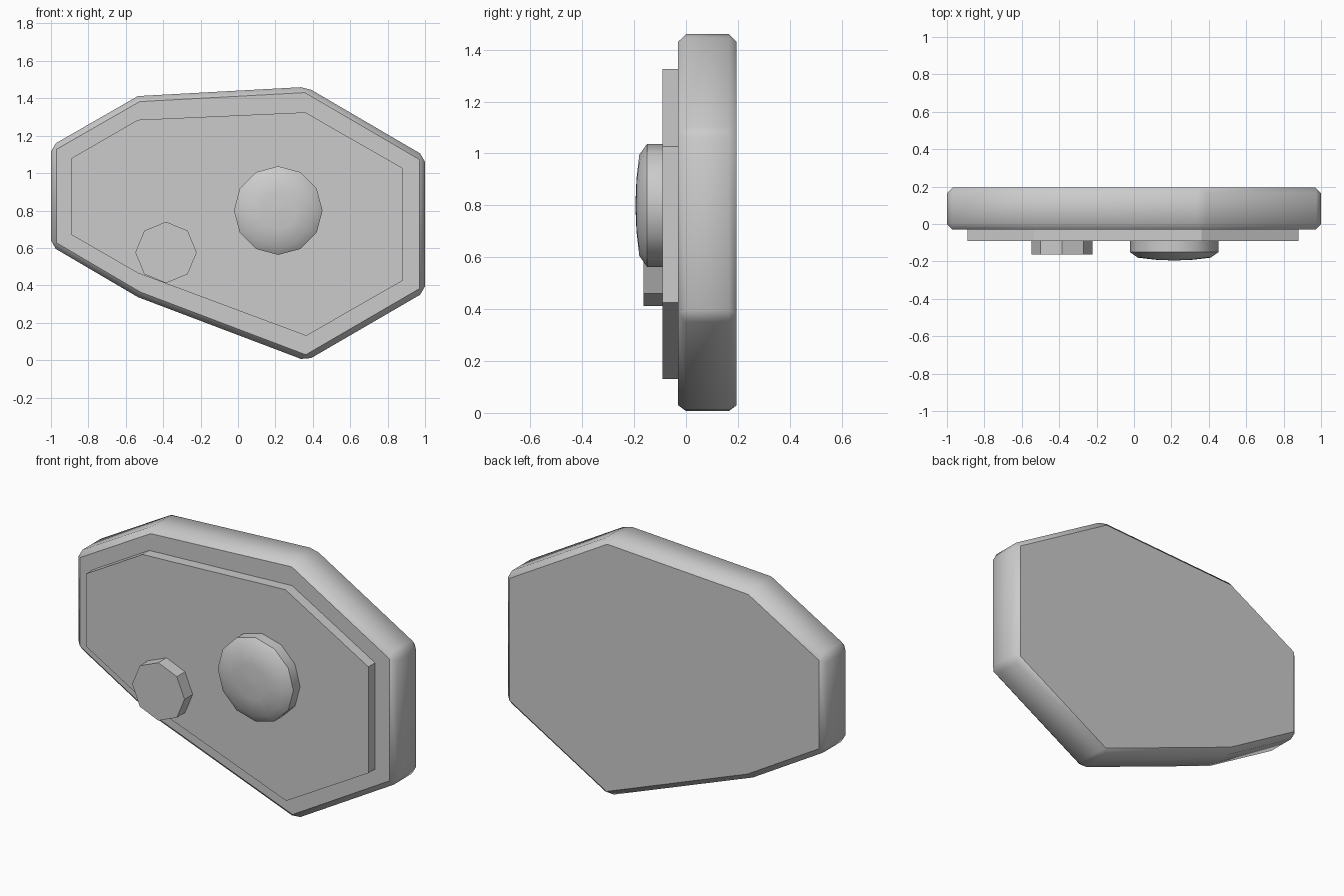
import bpy, bmesh, math

if "Cube" in bpy.data.objects:
    bpy.data.objects.remove(bpy.data.objects["Cube"])

grey = bpy.data.materials.new("plain grey")
grey.diffuse_color = (0.6, 0.6, 0.6, 1)
grey.use_nodes = True
grey.node_tree.nodes["Principled BSDF"].inputs["Base Color"].default_value = grey.diffuse_color


def finish(name, bm):
    bmesh.ops.recalc_face_normals(bm, faces=bm.faces)
    me = bpy.data.meshes.new(name)
    bm.to_mesh(me)
    bm.free()
    me.materials.append(grey)
    ob = bpy.data.objects.new(name, me)
    bpy.context.collection.objects.link(ob)
    return ob


def loft(name, rings):
    """Skin a stack of equal-length point rings and cap both ends."""
    bm = bmesh.new()
    loops = [[bm.verts.new(p) for p in ring] for ring in rings]
    n = len(loops[0])
    for a, b in zip(loops, loops[1:]):
        for i in range(n):
            j = (i + 1) % n
            bm.faces.new((a[i], a[j], b[j], b[i]))
    bm.faces.new(loops[0])
    bm.faces.new(loops[-1])
    return finish(name, bm)


def outline(points, y):
    return [(x, y, z) for x, z in points]


def circle(cx, cz, r, n, y):
    return [(cx + r * math.sin(math.tau * i / n), y,
             cz + r * math.cos(math.tau * i / n)) for i in range(n)]


# Main slab, with chamfered rims and clipped corners
slab = [(-1, 1.145), (-0.535, 1.412), (0.365, 1.461), (1, 1.09),
        (1, 0.365), (0.365, -0.004), (-0.535, 0.337), (-1, 0.61)]
ob = loft("slab", [outline(slab, -0.03), outline(slab, 0.195)])
bm = bmesh.new()
bm.from_mesh(ob.data)
edges = [e for e in bm.edges if e.calc_face_angle() > math.radians(30)]
bmesh.ops.bevel(bm, geom=edges, offset=0.03, offset_type='OFFSET',
                segments=1, affect='EDGES', profile=0.5)
bm.normal_update()
for f in bm.faces:
    f.smooth = True
# Crisp edges around the big faces and along the top panel
for e in bm.edges:
    flat = any(abs(f.normal.y) > 0.99 for f in e.link_faces)
    top = (any(f.normal.z > 0.99 for f in e.link_faces)
           and e.calc_face_angle() > math.radians(40))
    e.smooth = not (flat or top)
bm.to_mesh(ob.data)
bm.free()

# Raised face plate
plate = [(-0.89, 1.08), (-0.535, 1.285), (0.36, 1.325), (0.88, 1.027),
         (0.88, 0.425), (0.365, 0.13), (-0.535, 0.465), (-0.89, 0.67)]
loft("face_plate", [outline(plate, -0.09), outline(plate, -0.02)])

# Small eight-sided button
loft("small_button", [circle(-0.385, 0.576, 0.164, 8, y) for y in (-0.163, -0.08)])

# Large domed button
dome = loft("domed_button", [circle(0.215, 0.80, r, 12, y) for r, y in
            ((0.005, -0.195), (0.1, -0.191), (0.195, -0.18), (0.237, -0.15), (0.237, -0.08))])
bpy.context.view_layer.objects.active = dome
dome.select_set(True)
bpy.ops.object.shade_smooth_by_angle(angle=math.radians(42))
